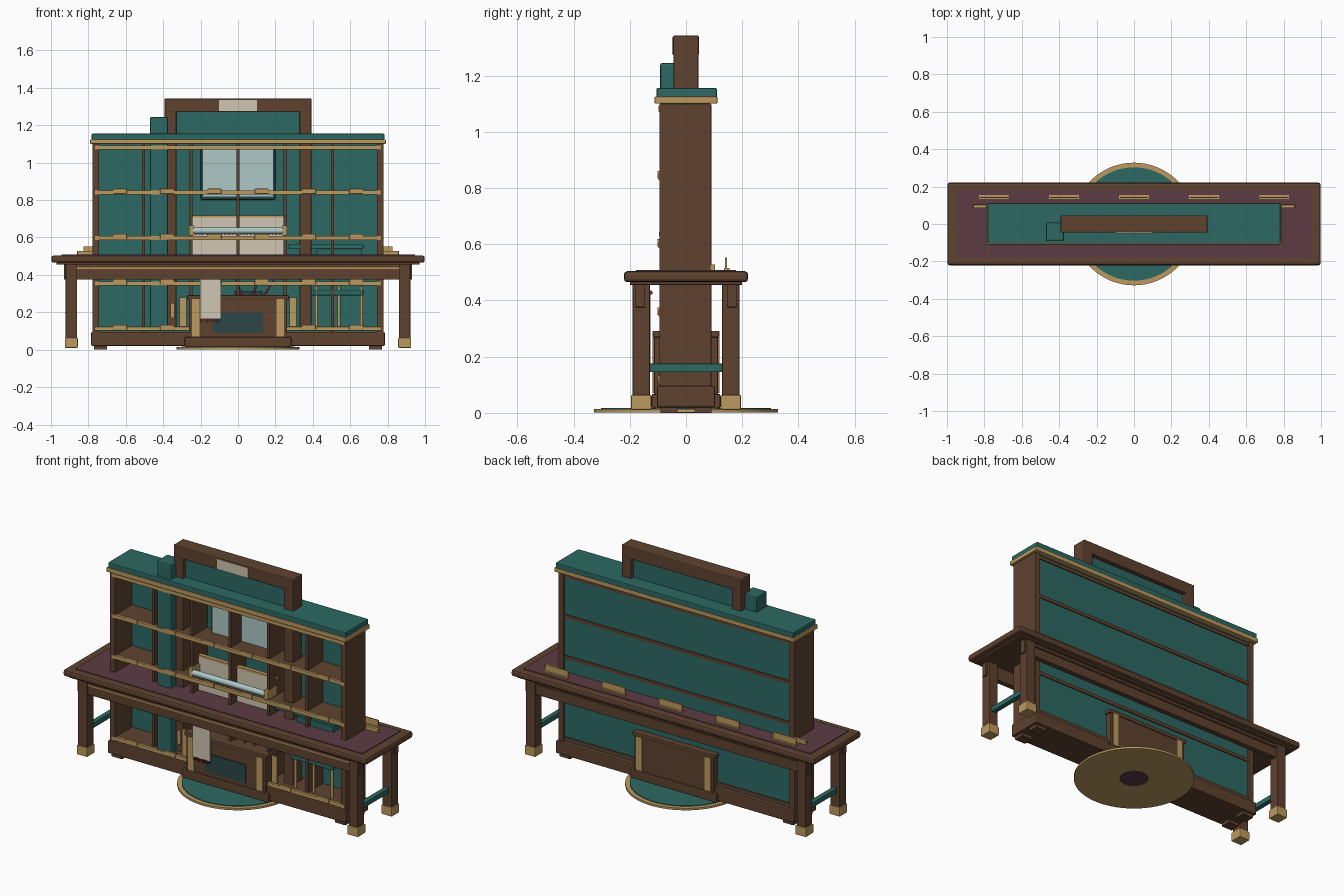
import bpy
import bmesh
import math
from mathutils import Matrix, Vector

cube = bpy.data.objects.get("Cube")
if cube:
    bpy.data.objects.remove(cube, do_unlink=True)


def material(name, hex_code):
    def linear(c):
        return c / 12.92 if c <= 0.04 else ((c + 0.055) / 1.055) ** 2.4
    rgb = [linear(int(hex_code[i:i + 2], 16) / 255) for i in (0, 2, 4)]
    mat = bpy.data.materials.new(name)
    mat.use_nodes = True
    mat.diffuse_color = (*rgb, 1)
    shader = mat.node_tree.nodes["Principled BSDF"]
    shader.inputs["Base Color"].default_value = (*rgb, 1)
    shader.inputs["Roughness"].default_value = 0.7
    return mat


wood = material("walnut wood", "5e422f")
teal = material("teal paint", "2c6963")
brass = material("brass", "bd9a5f")
plum = material("plum felt", "5c3c44")
cream = material("cream cloth", "d0c6b2")
glass = material("pale glass", "adc8c7")
slate = material("dark slate", "2c4647")
crimson = material("crimson", "7c2a40")


def finish(name, bm, mat, bevel=0.0):
    mesh = bpy.data.meshes.new(name)
    bm.to_mesh(mesh)
    bm.free()
    mesh.materials.append(mat)
    obj = bpy.data.objects.new(name, mesh)
    bpy.context.collection.objects.link(obj)
    if bevel:
        mod = obj.modifiers.new("soft edges", "BEVEL")
        mod.width = bevel
        mod.segments = 2
    return obj


def box(name, x, y, z, mat, bevel=0.0):
    """Box from (low, high) pairs along each axis."""
    bm = bmesh.new()
    size = [b - a for a, b in (x, y, z)]
    middle = Vector([(a + b) / 2 for a, b in (x, y, z)])
    bmesh.ops.create_cube(bm, size=1, matrix=Matrix.Translation(middle) @ Matrix.Diagonal((*size, 1)))
    return finish(name, bm, mat, bevel)


def rod(name, start, end, radius, mat, sides=12):
    a, b = Vector(start), Vector(end)
    turn = (b - a).to_track_quat("Z", "Y").to_matrix().to_4x4()
    bm = bmesh.new()
    bmesh.ops.create_cone(bm, cap_ends=True, segments=sides, radius1=radius, radius2=radius,
                          depth=(b - a).length, matrix=Matrix.Translation((a + b) / 2) @ turn)
    obj = finish(name, bm, mat)
    for face in obj.data.polygons:
        face.use_smooth = len(face.vertices) == 4
    return obj


def span(centre, half):
    return (centre - half, centre + half)


def mirrored(low, high, side):
    return (low, high) if side > 0 else (-high, -low)


def sym(half):
    return (-half, half)


SIDES = (("left", 1), ("right", -1))
ENDS = (("back", 1), ("front", -1))

# Round floor mat
rod("mat_border", (0, 0, 0.002), (0, 0, 0.014), 0.328, brass, 64)
rod("mat_field", (0, 0, 0.012), (0, 0, 0.018), 0.303, teal, 64)
rod("mat_underside", (0, 0, 0), (0, 0, 0.004), 0.08, plum, 24)

# Cabinet carcass
box("plinth", sym(0.785), sym(0.104), (0.02, 0.095), wood, 0.006)
box("back_panel", sym(0.75), (0.064, 0.08), (0.09, 1.1), teal)
for side, s in SIDES:
    box(side + "_cabinet_side", mirrored(0.742, 0.778, s), (-0.095, 0.09), (0.09, 1.1), wood, 0.003)
    for end, e in ENDS:
        box(f"{side}_{end}_plinth_foot", mirrored(0.7, 0.77, s), mirrored(0.03, 0.09, e),
            (0, 0.022), wood)
for i in range(5):
    x = (i - 2) * 0.2525
    box(f"divider_{i}", span(x, 0.008), (-0.076, 0.07), (0.09, 1.1), wood)

# Shelves with brass rails and label holders
for row in range(5):
    z = 0.112 + row * 0.2425
    box(f"shelf_{row}", sym(0.75), (-0.088, 0.086), span(z, 0.01), wood)
    box(f"shelf_rail_{row}", sym(0.765), (-0.098, -0.087), span(z, 0.011), brass, 0.002)
    for bay in range(6 if row < 4 else 0):
        x = (bay - 2.5) * 0.2525
        box(f"label_holder_{row}_{bay}", span(x, 0.037), (-0.102, -0.09),
            (z - 0.006, z + 0.021), brass, 0.002)

# Cornice
box("cornice_trim", sym(0.79), sym(0.112), (1.1, 1.125), brass, 0.004)
box("cornice_top", sym(0.782), (-0.105, 0.11), (1.122, 1.155), teal, 0.004)

# Overhead sign frame, its posts running down through the cabinet
for side, s in SIDES:
    box(side + "_sign_post", mirrored(0.33, 0.393, s), sym(0.045), (0.1, 1.34), wood, 0.006)
box("sign_beam", sym(0.393), sym(0.046), (1.27, 1.343), wood, 0.006)
box("sign_panel", sym(0.335), sym(0.02), (1.15, 1.275), teal)
box("sign_label", sym(0.102), (-0.05, -0.044), (1.275, 1.336), cream)

# Tall teal flue
box("flue", (-0.47, -0.375), (-0.092, 0.008), (0.1, 1.245), teal, 0.008)

# Window behind the centre bays
box("window_frame", sym(0.2), (0.03, 0.06), (0.8, 1.08), slate, 0.01)
box("window_pane", sym(0.186), (0.022, 0.032), (0.818, 1.075), glass)

# Writing board and paper roll
box("paper_board", sym(0.258), (-0.02, -0.005), (0.5, 0.708), cream)
box("paper_board_trim", sym(0.262), (-0.024, 0), (0.706, 0.718), brass)
rod("paper_roll", (-0.24, -0.08, 0.636), (0.24, -0.08, 0.636), 0.017, glass, 20)
for side, s in SIDES:
    box(side + "_roll_bracket", mirrored(0.235, 0.262, s), (-0.092, -0.01), (0.61, 0.665), brass, 0.003)
for i in range(24):
    box(f"roll_fringe_{i}", span((i - 11.5) * 0.0195, 0.006), (-0.084, -0.078), (0.612, 0.626), cream)

# Table top
box("table_top", sym(0.998), sym(0.221), (0.465, 0.504), wood, 0.012)
box("table_lip", sym(0.97), sym(0.2), (0.455, 0.468), wood, 0.003)
box("felt_inlay", sym(0.945), sym(0.178), (0.5, 0.508), plum)

# Aprons, legs, boots and stretchers
for end, e in ENDS:
    box(end + "_apron", sym(0.87), mirrored(0.147, 0.18, e), (0.375, 0.46), wood, 0.003)
    box(end + "_apron_bead", sym(0.86), mirrored(0.178, 0.186, e), (0.431, 0.439),
        brass if e < 0 else wood)
    for side, s in SIDES:
        tag = f"{side}_{end}_"
        box(tag + "leg", mirrored(0.86, 0.921, s), mirrored(0.128, 0.19, e), (0.04, 0.46), wood, 0.004)
        box(tag + "boot", mirrored(0.856, 0.926, s), mirrored(0.123, 0.196, e), (0.01, 0.064), brass, 0.005)
        box(tag + "leg_block", mirrored(0.915, 0.93, s), mirrored(0.145, 0.18, e), (0.375, 0.46), wood, 0.003)
for side, s in SIDES:
    box(side + "_stretcher", mirrored(0.875, 0.905, s), sym(0.132), (0.145, 0.175), teal, 0.003)

# Brass fittings on the table
for i in range(5):
    x = (i - 2) * 0.375
    box(f"card_rest_{i}", span(x, 0.08), (0.135, 0.155), (0.506, 0.515), brass)
    box(f"card_clip_{i}", span(x, 0.075), (0.139, 0.145), (0.506, 0.552), brass)
for side, s in SIDES:
    box(side + "_table_bracket", mirrored(0.775, 0.86, s), (0.085, 0.103), (0.506, 0.528), brass, 0.002)

# Central chest under the table
box("chest_tray", sym(0.285), sym(0.122), (0.015, 0.068), wood, 0.006)
box("chest_body", sym(0.262), sym(0.114), (0.06, 0.275), wood, 0.004)
box("chest_lid", sym(0.272), sym(0.119), (0.268, 0.292), wood, 0.005)
for end, e in ENDS:
    for side, s in SIDES:
        box(f"{side}_{end}_chest_strap", mirrored(0.207, 0.245, s), mirrored(0.11, 0.12, e),
            (0.07, 0.27), brass)
box("chest_plaque", sym(0.133), (-0.12, -0.112), (0.09, 0.2), slate)
for side, s in SIDES:
    box(side + "_chest_plate", mirrored(0.275, 0.312, s), (-0.08, -0.07), (0.12, 0.28), brass)

# Tools lying on the chest
for i, lean in enumerate((-0.03, 0.025, 0.05)):
    x = 0.02 + i * 0.06
    rod(f"tool_{i}", (x, -0.05, 0.29), (x + lean, -0.04, 0.37), 0.006, crimson, 8)
box("tool_case", (-0.02, 0.13), (-0.02, 0.04), (0.29, 0.315), slate, 0.004)

# Hanging cloth with fringe
rod("cloth_rod", (-0.24, -0.125, 0.428), (0.2, -0.125, 0.428), 0.007, crimson)
box("hanging_cloth", (-0.204, -0.09), (-0.134, -0.126), (0.165, 0.43), cream)
for i in range(8):
    drop = 0.146 + 0.006 * (i % 2)
    box(f"cloth_tassel_{i}", span(-0.197 + i * 0.0143, 0.004), (-0.135, -0.127), (drop, 0.168), crimson)

# Folding stool and brass poles in the side bay
box("stool_seat", (0.39, 0.67), (-0.07, 0.03), (0.29, 0.32), teal, 0.005)
for i in range(3):
    x = 0.42 + i * 0.12
    rod(f"brass_pole_{i}", (x, -0.06, 0.12), (x, -0.06, 0.34), 0.008, brass)
box("stool_rail", (0.27, 0.67), (-0.04, 0), (0.54, 0.562), teal, 0.003)
box("stool_crate", (0.42, 0.66), (-0.05, 0.02), (0.505, 0.54), teal, 0.003)
box("flue_plate", (-0.362, -0.34), (-0.056, -0.046), (0.17, 0.25), brass)
